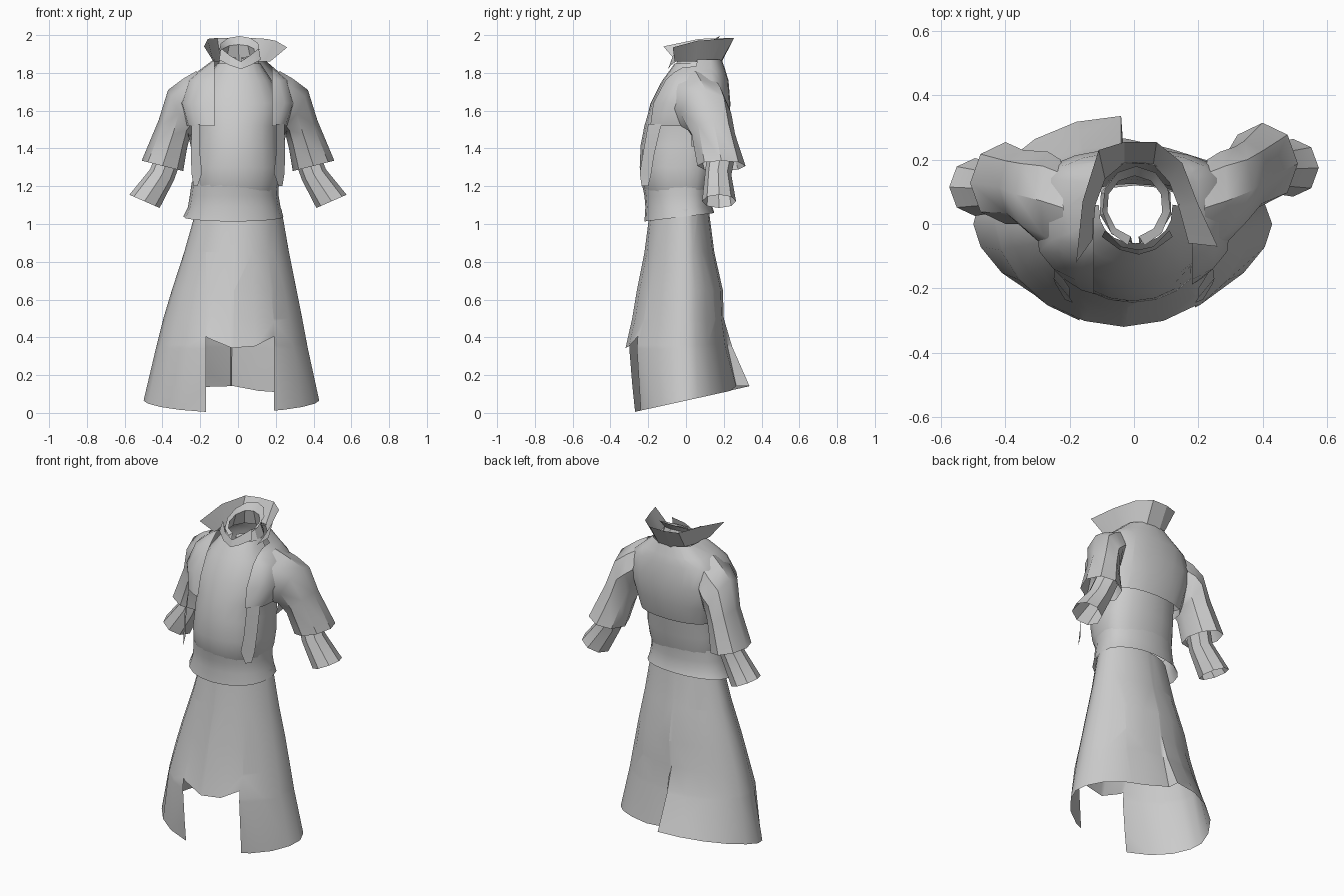
import bpy, bmesh, math
from mathutils import Vector

if "Cube" in bpy.data.objects:
    bpy.data.objects.remove(bpy.data.objects["Cube"])

cloth = bpy.data.materials.new("grey_cloth")
cloth.use_nodes = True
GREY = (0.6, 0.6, 0.6, 1)
cloth.diffuse_color = GREY
cloth.node_tree.nodes["Principled BSDF"].inputs["Base Color"].default_value = GREY


def finish(name, bm, angle=40):
    bmesh.ops.recalc_face_normals(bm, faces=bm.faces)
    mesh = bpy.data.meshes.new(name)
    bm.to_mesh(mesh)
    bm.free()
    mesh.materials.append(cloth)
    ob = bpy.data.objects.new(name, mesh)
    bpy.context.collection.objects.link(ob)
    bpy.ops.object.select_all(action="DESELECT")
    ob.select_set(True)
    bpy.context.view_layer.objects.active = ob
    bpy.ops.object.shade_smooth_by_angle(angle=math.radians(angle))


def loft(rings, closed=True):
    """Skin a list of equal-length point rings."""
    bm = bmesh.new()
    rows = [[bm.verts.new(p) for p in ring] for ring in rings]
    n = len(rows[0])
    for a, b in zip(rows, rows[1:]):
        for i in range(n if closed else n - 1):
            j = (i + 1) % n
            bm.faces.new((a[i], a[j], b[j], b[i]))
    return bm


def oval(z, x0, x1, front, back, mid=0.0, power=1.0, n=20):
    """Horizontal ring; power above 1 pinches its sides, below 1 squares it."""
    pts = []
    for i in range(n):
        t = math.tau * i / n
        s = math.copysign(abs(math.sin(t)) ** power, math.sin(t))
        depth = back - mid if s > 0 else mid - front
        pts.append(Vector(((x0 + x1) / 2 + (x1 - x0) / 2 * math.cos(t), mid + depth * s, z)))
    return pts


def tube_ring(outer, inner, y0, y1, n=8):
    """Ring across a sleeve, spanned by its outer and inner (x, z) points."""
    o, i = Vector((outer[0], 0, outer[1])), Vector((inner[0], 0, inner[1]))
    mid, half = (o + i) / 2, (o - i) / 2
    return [mid + half * math.cos(t) + Vector((0, (y0 + y1) / 2 + (y1 - y0) / 2 * math.sin(t), 0))
            for t in (math.tau * k / n for k in range(n))]


def cut(bm, axis, value):
    normal = Vector((0, 0, 0))
    normal[axis] = 1
    bmesh.ops.bisect_plane(bm, geom=bm.verts[:] + bm.edges[:] + bm.faces[:],
                           plane_co=normal * value, plane_no=normal)


def drop(bm, rule):
    gone = [f for f in bm.faces if rule(f.calc_center_median())]
    bmesh.ops.delete(bm, geom=gone, context="FACES")


# Skirt of front and back panels meeting at the sides, with slanted hem
PINCH = 1.18
bm = loft([oval(1.08, -.22, .23, -.19, .12, power=PINCH), oval(.85, -.285, .27, -.22, .15, power=PINCH),
           oval(.65, -.35, .31, -.26, .195, power=PINCH), oval(.5, -.395, .34, -.285, .2, power=PINCH),
           oval(.34, -.435, .37, -.325, .215, power=PINCH),
           [p + Vector((0, 0, .065 + .22 * p.y)) for p in oval(0, -.5, .43, -.285, .25, power=PINCH)]])
# Front opening below the apron
for axis, value in ((0, -.17), (0, .19), (2, .36)):
    cut(bm, axis, value)
drop(bm, lambda c: c.y < -.1 and -.17 < c.x < .19 and c.z < .36)
for v in bm.verts:
    if abs(v.co.z - .36) < .005 and v.co.y < -.1 and -.18 < v.co.x < .2:
        v.co.z = .34 + 2 * (v.co.x - .01) ** 2
# Back pleat: the right half flares out over the left
PLEAT, PLEAT_TOP = -.04, .5
cut(bm, 0, PLEAT)
cut(bm, 0, PLEAT + .02)
for v in bm.verts:
    if v.co.y > 0 and v.co.z < PLEAT_TOP and v.co.x < .1:
        push = (PLEAT_TOP - v.co.z) / .35 * v.co.y / .25
        v.co.y += (.08 if v.co.x < PLEAT + .002 else .015) * push
        v.co.z += .02 * push
finish("skirt", bm)

# Sash
sash = [oval(1.22, -.245, .215, -.235, .14, power=.85), oval(1.15, -.255, .215, -.22, .135, power=.85),
        oval(1.09, -.265, .225, -.215, .14, power=.85), oval(1.04, -.29, .24, -.22, .15, power=.85)]
for p in sash[-1]:
    p.z += .12 * p.y
finish("sash", loft(sash))

# Under-robe body, its upper back left out beneath the jacket
bm = loft([oval(*section, power=.75) for section in (
    (1.15, -.22, .2, -.21, .125), (1.21, -.24, .22, -.235, .14),
    (1.3, -.24, .23, -.245, .16), (1.42, -.23, .22, -.24, .175, .02),
    (1.52, -.23, .22, -.22, .195, .03), (1.64, -.24, .24, -.185, .205, .04),
    (1.76, -.18, .18, -.125, .2, .05), (1.85, -.11, .12, -.06, .17, .06))])
drop(bm, lambda c: c.y > .05 and c.z > 1.5)
finish("torso", bm)

# Short jacket, open at the front, longer at the back
bm = loft([oval(*section, power=.55) for section in (
    (1.41, -.25, .24, -.24, .2, .03), (1.52, -.275, .265, -.235, .23, .03),
    (1.64, -.31, .305, -.2, .235, .04), (1.76, -.27, .27, -.14, .225, .05),
    (1.81, -.21, .21, -.1, .21, .05), (1.87, -.13, .14, -.055, .19, .06))])
cut(bm, 0, -.125)
cut(bm, 0, .18)
drop(bm, lambda c: c.y < .03 and (c.z < 1.52 or -.125 < c.x < .18))
finish("jacket", bm)

# Hanging front strips of the jacket
for side, name in ((1, "left"), (-1, "right")):
    strip = [[(side * .245, -.13, 1.53), (side * .2, -.2, 1.53)],
             [(side * .25, -.17, 1.36), (side * .2, -.23, 1.36)],
             [(side * .245, -.185, 1.26), (side * .19, -.245, 1.27)],
             [(side * .235, -.2, 1.2), (side * .215, -.235, 1.2)]]
    finish(name + "_jacket_strip", loft(strip, closed=False))

# Sleeves and forearm cuffs
for side, name, back in ((1, "left", 0), (-1, "right", -.06)):
    def ring(outer, inner, y0, y1, shift):
        dy = back * shift
        return tube_ring((side * outer[0], outer[1]), (side * inner[0], inner[1]), y0 + dy, y1 + dy)
    finish(name + "_sleeve", loft([
        ring((.22, 1.81), (.235, 1.5), -.1, .2, 0),
        ring((.29, 1.77), (.245, 1.48), -.08, .225, 0),
        ring((.37, 1.71), (.255, 1.46), -.03, .24, .2),
        ring((.42, 1.55), (.27, 1.4), .03, .26, .5),
        ring((.51, 1.335), (.29, 1.28), .06, .315, 1)]))
    finish(name + "_cuff", loft([
        ring((.43, 1.38), (.3, 1.34), .11, .26, 1),
        ring((.465, 1.29), (.34, 1.23), .1, .24, 1),
        ring((.575, 1.155), (.415, 1.085), .085, .265, 1)]))


def arc(x0, x1, front, back, mid, z_front, z_back, gap, n=11):
    """Open ring with its gap at the front and a height change to the back."""
    pts = []
    for i in range(n):
        t = math.radians(-90 + gap + (360 - 2 * gap) * i / (n - 1))
        s = math.sin(t)
        y = mid + s * (back - mid if s > 0 else mid - front)
        pts.append(Vector(((x0 + x1) / 2 + (x1 - x0) / 2 * math.cos(t), y,
                           z_front + (z_back - z_front) * (s + 1) / 2)))
    return pts


# High outer collar, flared and open at the front, right edge to left edge
base = [(-.13, -.05), (-.12, .06), (-.09, .14), (-.03, .19), (.06, .185), (.11, .13), (.14, .05), (.17, -.06)]
rim = [(-.18, -.12, 1.94), (-.16, .07, 1.98), (-.11, .23, 1.985), (-.03, .255, 1.985),
       (.07, .255, 1.985), (.15, .19, 1.98), (.2, .06, 1.97), (.26, -.07, 1.935)]
finish("outer_collar", loft([[(x, y, 1.86) for x, y in base], rim], closed=False), 25)

# Inner collar with a crossed front
finish("inner_collar", loft([
    arc(-.11, .12, -.06, .17, .06, 1.83, 1.86, 5),
    arc(-.085, .09, -.04, .15, .06, 1.88, 1.95, 8),
    arc(-.1, .115, -.07, .18, .06, 1.87, 1.995, 14)], closed=False), 25)

# Small lapels below the throat
for side, name in ((1, "left"), (-1, "right")):
    lapel = [[(.01 + side * .1, -.02, 1.93), (.01 + side * .11, -.04, 1.87)],
             [(.01 + side * .05, -.07, 1.89), (.01 + side * .055, -.08, 1.84)],
             [(.015, -.08, 1.86), (.015, -.095, 1.82)]]
    finish(name + "_lapel", loft(lapel, closed=False), 25)
